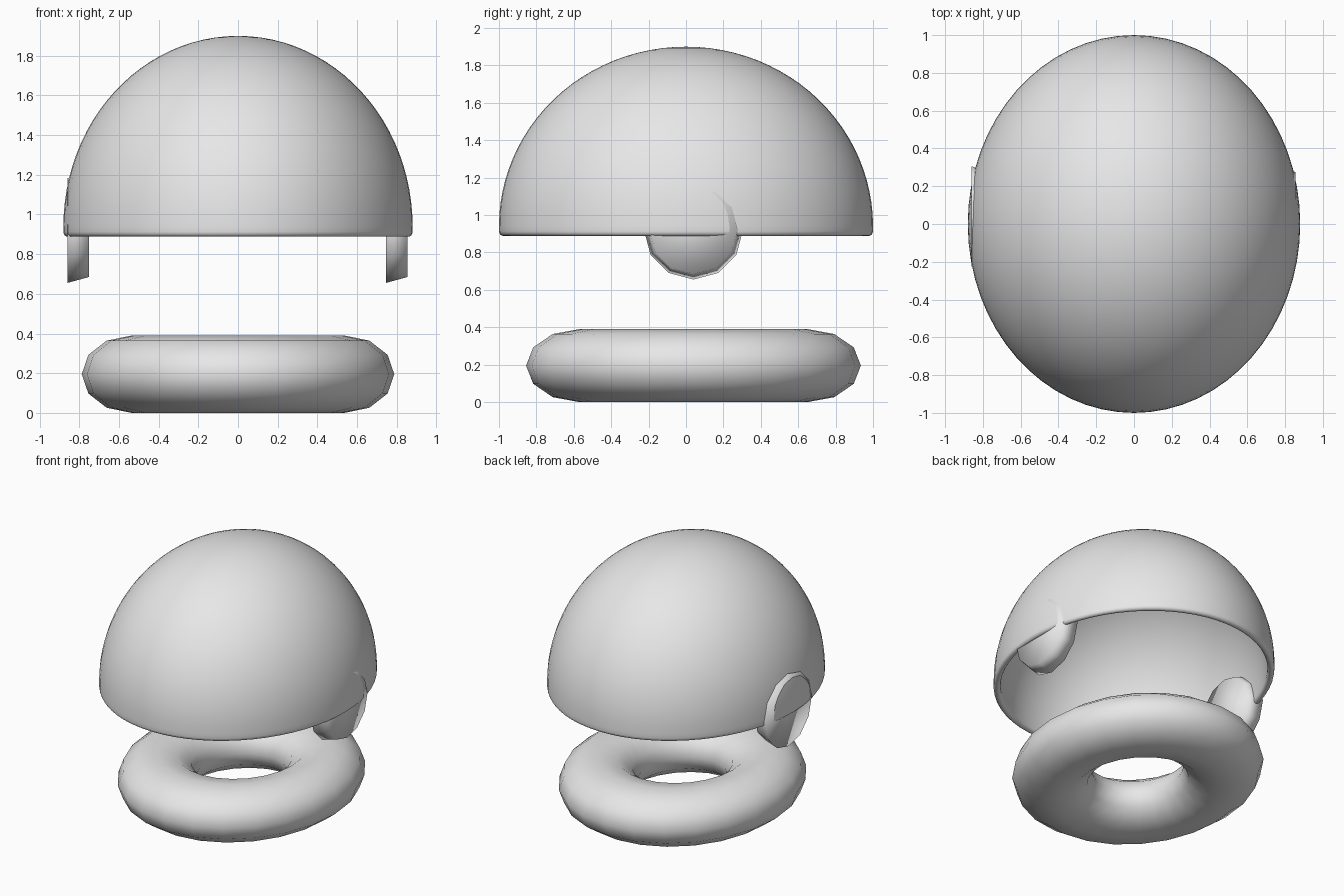
import bpy
import bmesh
from math import sin, cos, pi, radians
from mathutils import Matrix, Vector

default = bpy.data.objects.get("Cube")
if default:
    bpy.data.objects.remove(default, do_unlink=True)

grey = bpy.data.materials.new("light_grey")
grey.use_nodes = True
grey.diffuse_color = (0.8, 0.8, 0.8, 1)
grey.node_tree.nodes["Principled BSDF"].inputs["Base Color"].default_value = (0.8, 0.8, 0.8, 1)

WIDTH = 0.88  # width of the oval plan compared with its length


def add_object(name, bm):
    """Turn a bmesh into a smooth grey object."""
    bmesh.ops.recalc_face_normals(bm, faces=bm.faces)
    for face in bm.faces:
        face.smooth = True
    mesh = bpy.data.meshes.new(name)
    bm.to_mesh(mesh)
    bm.free()
    mesh.materials.append(grey)
    obj = bpy.data.objects.new(name, mesh)
    bpy.context.collection.objects.link(obj)
    return obj


def lathe(name, profile, steps, closed=False):
    """Spin (radius, height) points around z and squash the result to an oval."""
    bm = bmesh.new()
    verts = [bm.verts.new((r, 0, z)) for r, z in profile]
    pairs = list(zip(verts, verts[1:]))
    if closed:
        pairs.append((verts[-1], verts[0]))
    edges = [bm.edges.new(p) for p in pairs]
    bmesh.ops.spin(bm, geom=verts + edges, cent=(0, 0, 0), axis=(0, 0, 1),
                   angle=2 * pi, steps=steps)
    bmesh.ops.remove_doubles(bm, verts=bm.verts, dist=1e-4)
    bmesh.ops.scale(bm, vec=(WIDTH, 1, 1), verts=bm.verts)
    return add_object(name, bm)


# Hollow dome: outer arc, rounded lip, inner arc
equator, height, wall, lip = 0.94, 0.96, 0.05, 0.025
arc = [i * pi / 2 / 24 for i in range(25)]
outer = [(cos(a), equator + height * sin(a)) for a in reversed(arc)]
rim = [(1 - lip - lip * cos(a), equator - 0.027 - lip * sin(a))
       for a in [pi - i * pi / 8 for i in range(9)]]
inner = [((1 - wall) * cos(a), equator + (height - wall) * sin(a)) for a in arc]
lathe("helmet_shell", outer + rim + inner, 64)

# Ring below the dome, twelve sides in section
ring_major, ring_minor, ring_half_height = 0.61, 0.285, 0.195
section = [(ring_major + ring_minor * cos(i * pi / 6),
            ring_half_height * (1 + sin(i * pi / 6))) for i in range(12)]
ring = lathe("neck_ring", section, 24, closed=True)
ring.location.y = 0.04

# Ear discs: the same twelve-sided tapered disc on both sides, narrowing to +x
for name, x in (("right_ear_disc", -0.805), ("left_ear_disc", 0.8)):
    bm = bmesh.new()
    bmesh.ops.create_cone(bm, cap_ends=True, segments=12, radius1=0.265,
                          radius2=0.235, depth=0.11,
                          matrix=Matrix.Rotation(radians(90), 4, "Y"))
    disc = add_object(name, bm)
    disc.location = Vector((x, 0.04, 0.92))
